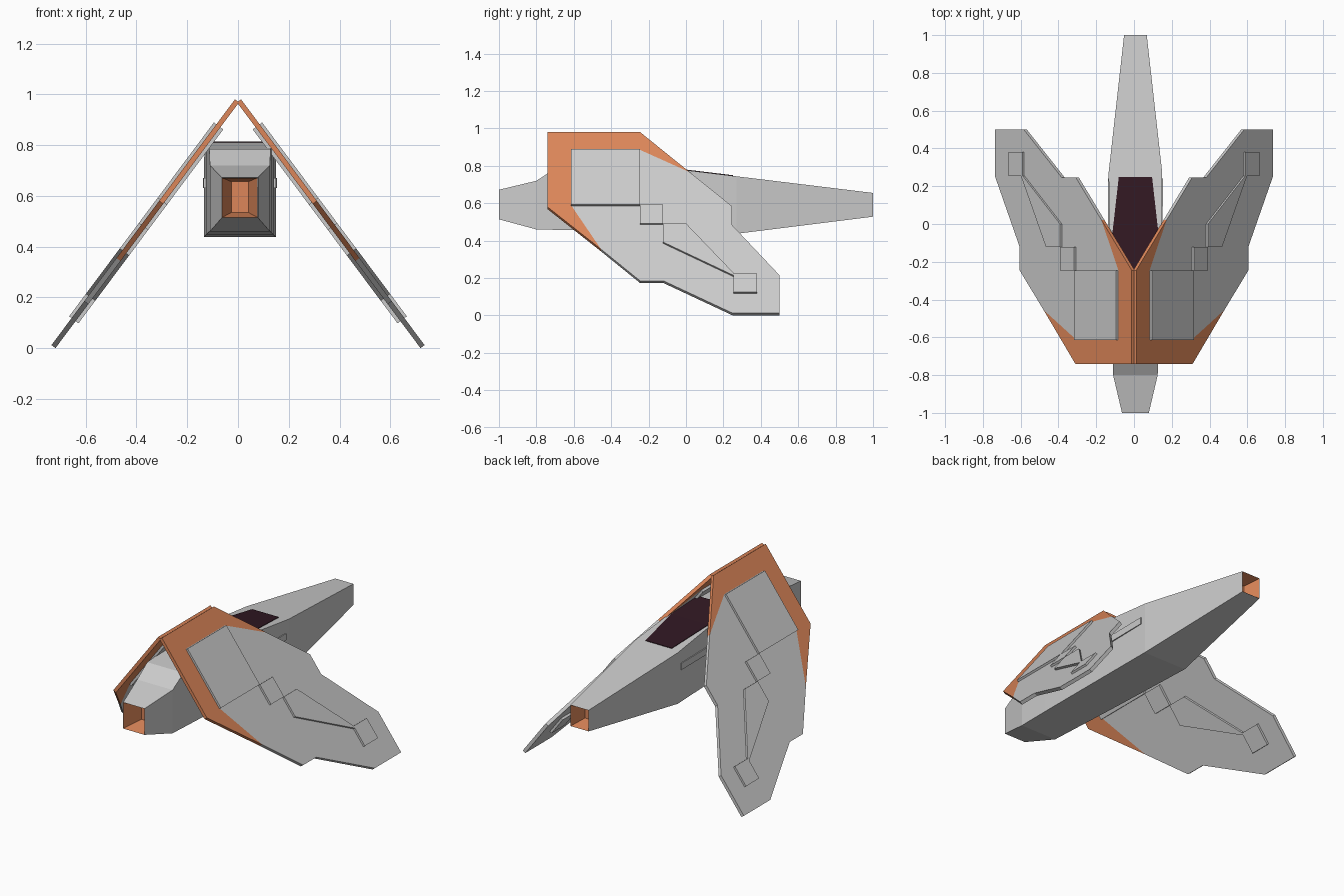
import bpy, bmesh

if "Cube" in bpy.data.objects:
    bpy.data.objects.remove(bpy.data.objects["Cube"])

CX = 0.0075  # the hull sits slightly right of the centre line


def material(name, rgb):
    m = bpy.data.materials.new(name)
    m.diffuse_color = (*rgb, 1)
    m.use_nodes = True
    m.node_tree.nodes["Principled BSDF"].inputs["Base Color"].default_value = m.diffuse_color
    return m


ORANGE = material("orange", (0.72, 0.24, 0.10))
DARK = material("dark_glass", (0.03, 0.009, 0.016))


def finish(name, bm, mat=None, mirror=False, fix=True):
    if fix:
        bmesh.ops.recalc_face_normals(bm, faces=bm.faces)
    me = bpy.data.meshes.new(name)
    bm.to_mesh(me)
    bm.free()
    ob = bpy.data.objects.new(name, me)
    bpy.context.collection.objects.link(ob)
    if mat:
        me.materials.append(mat)
    if mirror:
        ob.modifiers.new("mirror", 'MIRROR').use_mirror_merge = False
    return ob


def loft(name, sections, mat=None, cap=False, closed=False):
    """Box-section tube; each section is (y, half width, bottom, top)."""
    bm = bmesh.new()
    rings = [[bm.verts.new((CX + s * w, y, z)) for s, z in
              ((-1, b), (1, b), (1, t), (-1, t))] for y, w, b, t in sections]
    for a, b in zip(rings, rings[1:]):
        for i in range(4):
            j = (i + 1) % 4
            bm.faces.new((a[i], a[j], b[j], b[i]))
    if cap or closed:
        bm.faces.new(rings[-1])
    if closed:
        bm.faces.new(rings[0])
    ob = finish(name, bm, mat)
    if cap:  # a cavity faces inwards
        ob.data.flip_normals()
    return ob


def wing_point(y, z, off):
    """Side-view outline point laid on the sloping wing, moved along its normal."""
    return (0.012 + (0.98 - z) * 0.747 + 0.8 * off, y, z + 0.6 * off)


def wing_plate(name, outline, inner, outer, mat=None):
    bm = bmesh.new()
    a = [bm.verts.new(wing_point(y, z, inner)) for y, z in outline]
    b = [bm.verts.new(wing_point(y, z, outer)) for y, z in outline]
    bm.faces.new(a)
    bm.faces.new(b)
    for i in range(len(a)):
        j = (i + 1) % len(a)
        bm.faces.new((a[i], a[j], b[j], b[i]))
    return finish(name, bm, mat, mirror=True)


# hull shell, open at both ends
loft("hull", [(-1, .071, .514, .672), (-.8, .118, .46, .72), (-.70, .121, .458, .785),
              (-.6, .124, .456, .79), (-.27, .132, .448, .81),
              (.27, .142, .437, .744), (1, .06, .528, .655)])

# orange cavities at the two ends
loft("front_cavity", [(-1, .07, .515, .671), (-.88, .034, .534, .656)], ORANGE, cap=True)
loft("rear_cavity", [(1, .059, .529, .654), (.9, .034, .545, .64)], ORANGE, cap=True)

# dark canopy lying on the hull roof
loft("canopy", [(-.27, .128, .79, .814), (-.05, .122, .765, .786), (.25, .088, .735, .75)],
     DARK, closed=True)

# small raised panels on the hull flanks
loft("side_panel", [(-.1, .143, .63, .67), (.24, .146, .63, .67)], closed=True)

# wings: orange border piece and grey main piece share an edge
border = [(-.615, .885), (-.615, .59), (-.455, .355)]
wing_plate("wing_border", [(-.74, .98), (-.245, .98), (.02, .766), (-.245, .885)]
           + border + [(-.74, .58)], -.02, 0, ORANGE)
wing_plate("wing_main", [(.02, .766), (.245, .585), (.245, .485), (.5, .215), (.5, .012),
                         (.25, .012), (-.12, .185), (-.245, .185)]
           + border[::-1] + [(-.245, .885)], -.02, 0)

# raised panels running down both faces of each wing


def rect(y0, y1, z0, z1):
    return [(y0, z0), (y1, z0), (y1, z1), (y0, z1)]


panels = {
    "wing_root_panel": rect(-.615, -.245, .585, .882),
    "wing_link_panel": rect(-.245, -.122, .485, .585),
    "wing_middle_panel": [(-.122, .485), (0, .485), (.255, .22), (.255, .207), (-.122, .385)],
    "wing_tip_panel": rect(.255, .38, .118, .218),
}
for name, outline in panels.items():
    wing_plate(name, outline, -.034, .012)
